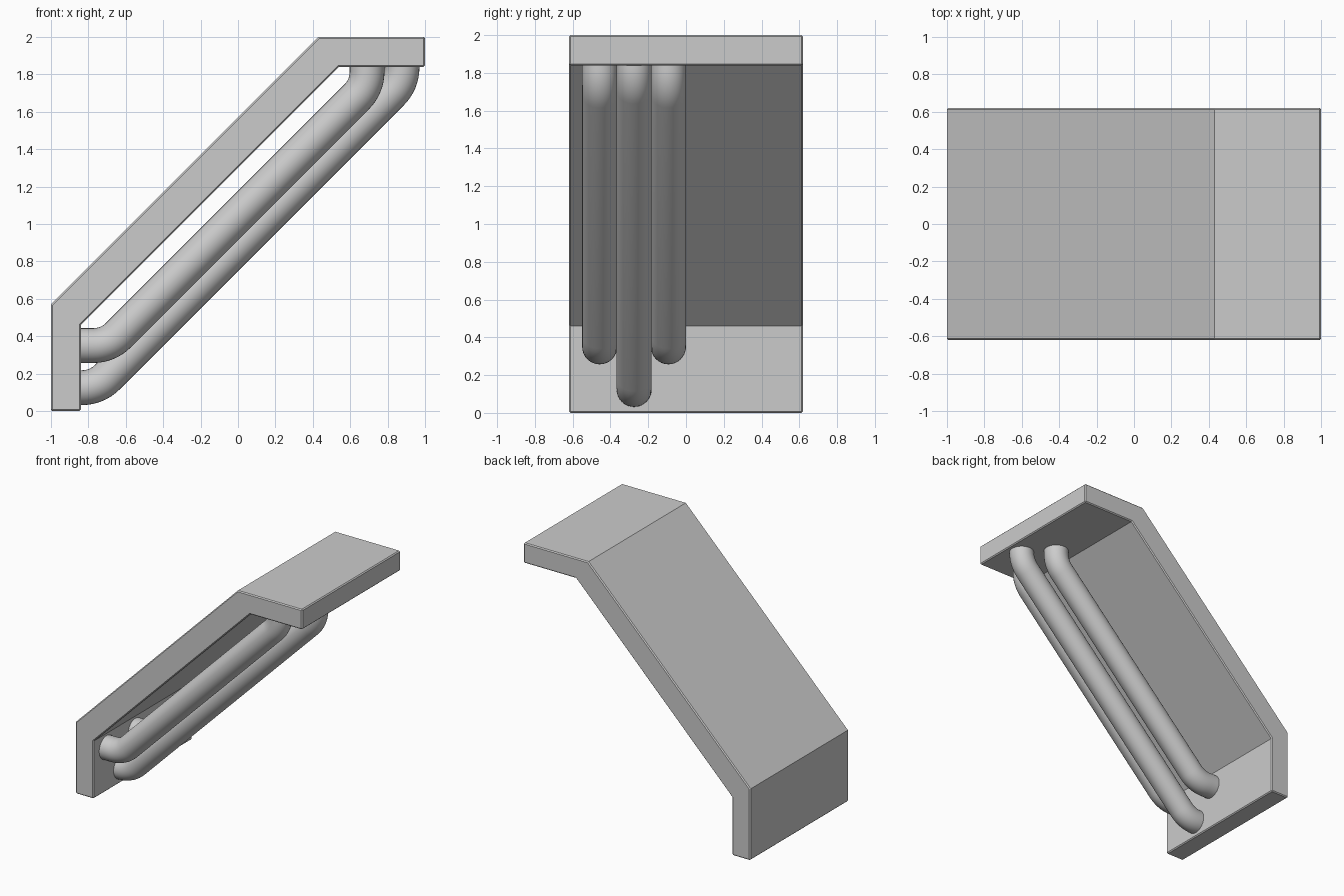
import bpy, bmesh, math

if "Cube" in bpy.data.objects:
    bpy.data.objects.remove(bpy.data.objects["Cube"])

HALF_W = 0.62
PIPE_R = 0.093


def smooth(obj, angle=30):
    bpy.ops.object.select_all(action='DESELECT')
    bpy.context.view_layer.objects.active = obj
    obj.select_set(True)
    bpy.ops.object.shade_smooth_by_angle(angle=math.radians(angle))


def make_panel():
    # Bent slab: side profile (x, z) extruded along y
    profile = [(-1, 0), (-0.84, 0), (-0.84, 0.46), (0.54, 1.84),
               (1, 1.84), (1, 2), (0.43, 2), (-1, 0.57)]
    bm = bmesh.new()
    face = bm.faces.new([bm.verts.new((x, -HALF_W, z)) for x, z in profile])
    ext = bmesh.ops.extrude_face_region(bm, geom=[face])
    verts = [v for v in ext["geom"] if isinstance(v, bmesh.types.BMVert)]
    bmesh.ops.translate(bm, verts=verts, vec=(0, 2 * HALF_W, 0))
    bmesh.ops.recalc_face_normals(bm, faces=bm.faces)
    mesh = bpy.data.meshes.new("bent_panel")
    bm.to_mesh(mesh)
    bm.free()
    obj = bpy.data.objects.new("bent_panel", mesh)
    bpy.context.collection.objects.link(obj)
    bev = obj.modifiers.new("edge_bevel", 'BEVEL')
    bev.width = 0.008
    bev.segments = 1
    bev.limit_method = 'ANGLE'
    bev.angle_limit = math.radians(60)


def make_pipe(name, y, z_low, x_high, offset, bend=0.19, steps=8):
    # Path: out of the lower wall, 45 degree run, up into the top plate
    t = bend * math.tan(math.radians(22.5))
    xc, zc = z_low - offset, x_high + offset   # the two path corners
    arc = [math.radians(45 * i / steps) for i in range(steps + 1)]
    path = [(-0.845, z_low)]
    path += [(xc - t + bend * math.sin(a), z_low + bend * (1 - math.cos(a))) for a in arc]
    path += [(x_high - bend * (1 - math.cos(a)), zc + t - bend * math.sin(a))
             for a in reversed(arc)]
    path.append((x_high, 1.845))
    # Sweep a circle along the path
    bm = bmesh.new()
    rings, n = [], 32
    for i, (x, z) in enumerate(path):
        if i <= 1:
            ang = 0.0
        elif i >= len(path) - 2:
            ang = math.pi / 2
        else:
            a, b = path[i - 1], path[i + 1]
            ang = math.atan2(b[1] - a[1], b[0] - a[0])
        ring = []
        for k in range(n):
            p = 2 * math.pi * k / n
            r = PIPE_R * math.cos(p)
            ring.append(bm.verts.new((x - r * math.sin(ang), y + PIPE_R * math.sin(p),
                                      z + r * math.cos(ang))))
        rings.append(ring)
    for r0, r1 in zip(rings, rings[1:]):
        for k in range(n):
            j = (k + 1) % n
            bm.faces.new((r0[k], r0[j], r1[j], r1[k]))
    bm.faces.new(rings[0])
    bm.faces.new(rings[-1])
    bmesh.ops.recalc_face_normals(bm, faces=bm.faces)
    mesh = bpy.data.meshes.new(name)
    bm.to_mesh(mesh)
    bm.free()
    obj = bpy.data.objects.new(name, mesh)
    bpy.context.collection.objects.link(obj)
    smooth(obj)


make_panel()
# Two inner pipes flank one pipe that hangs further out
make_pipe("pipe_front", -0.457, 0.35, 0.69, 1.045)
make_pipe("pipe_middle", -0.275, 0.125, 0.877, 0.88)
make_pipe("pipe_back", -0.093, 0.35, 0.69, 1.045)
